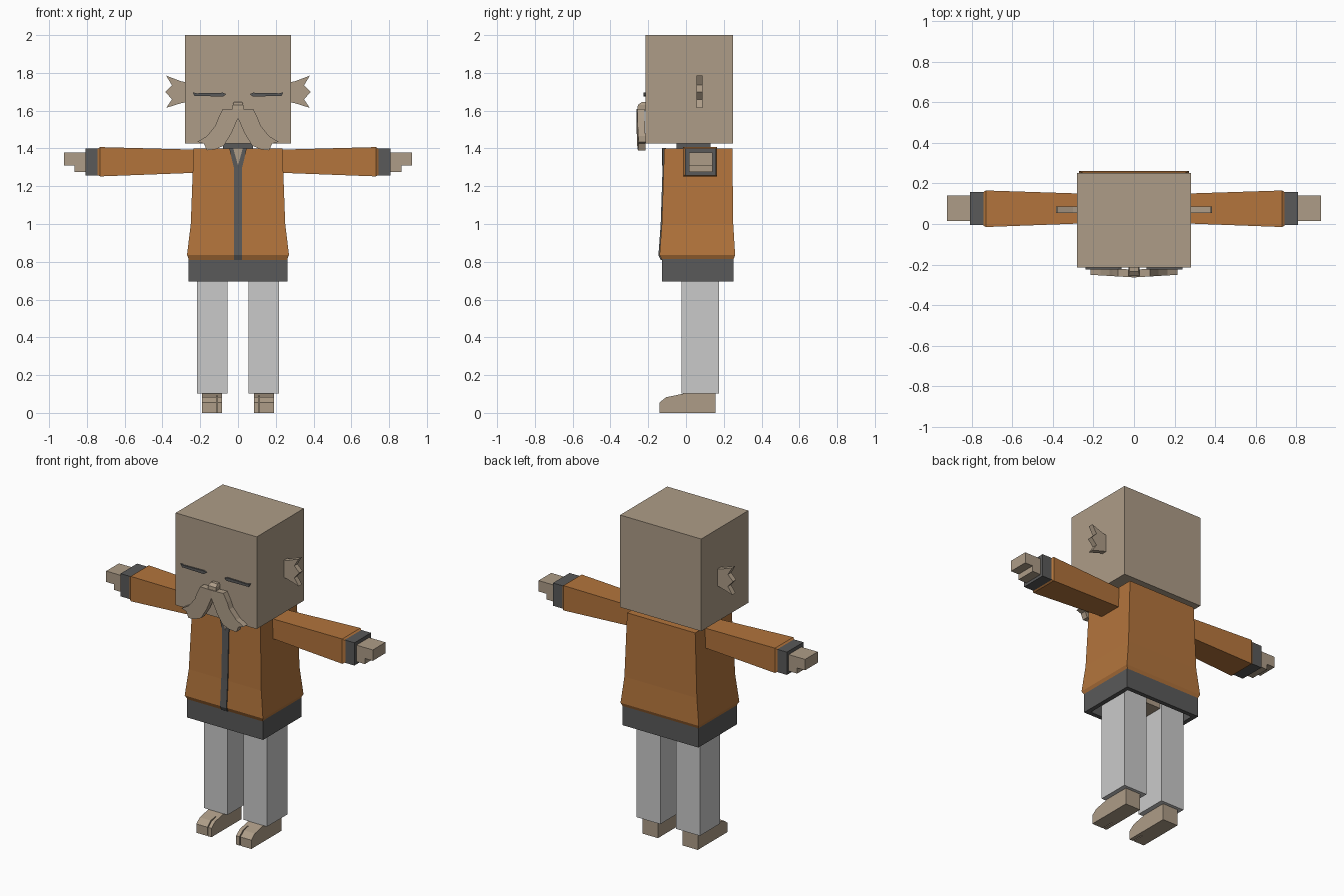
import bpy, bmesh

cube = bpy.data.objects.get("Cube")
if cube:
    bpy.data.objects.remove(cube)


def material(name, rgb):
    m = bpy.data.materials.new(name)
    m.use_nodes = True
    m.diffuse_color = (*rgb, 1)
    m.node_tree.nodes["Principled BSDF"].inputs["Base Color"].default_value = (*rgb, 1)
    return m


SKIN = material("tan skin", (0.42, 0.335, 0.245))
ORANGE = material("orange cloth", (0.45, 0.176, 0.045))
DARK = material("dark grey trim", (0.1, 0.1, 0.1))
PALE = material("pale grey trousers", (0.59, 0.59, 0.59))


def finish(name, bm, mat):
    bmesh.ops.recalc_face_normals(bm, faces=bm.faces)
    mesh = bpy.data.meshes.new(name)
    bm.to_mesh(mesh)
    bm.free()
    mesh.materials.append(mat)
    obj = bpy.data.objects.new(name, mesh)
    bpy.context.collection.objects.link(obj)
    return obj


def loft(name, rings, mat, axis="z", side=1, caps=True):
    """Rectangular rings (t, a0, a1, b0, b1): z axis uses a=x, b=y; x axis uses a=y, b=z."""
    bm = bmesh.new()
    loops = []
    for t, a0, a1, b0, b1 in rings:
        corners = [(a0, b0), (a1, b0), (a1, b1), (a0, b1)]
        pts = [(a, b, t) if axis == "z" else (t, a, b) for a, b in corners]
        loops.append([bm.verts.new((side * x, y, z)) for x, y, z in pts])
    for low, high in zip(loops, loops[1:]):
        for i in range(4):
            j = (i + 1) % 4
            bm.faces.new((low[i], low[j], high[j], high[i]))
    if caps:
        bm.faces.new(loops[0])
        bm.faces.new(loops[-1])
    return finish(name, bm, mat)


def box(name, x, y, z, mat, side=1):
    return loft(name, [(z[0], *x, *y), (z[1], *x, *y)], mat, side=side)


def prism(name, profile, d0, d1, mat, axis="y", side=1, sweep=0):
    """Extrude an (x, z) profile along y, or a (y, z) profile along x."""
    bm = bmesh.new()
    ends = []
    for d in (d0, d1):
        if axis == "y":
            pts = [(side * a, d + sweep * a, b) for a, b in profile]
        else:
            pts = [(side * d, a, b) for a, b in profile]
        ends.append([bm.verts.new(p) for p in pts])
        bm.faces.new(ends[-1])
    n = len(profile)
    for i in range(n):
        j = (i + 1) % n
        bm.faces.new((ends[0][i], ends[0][j], ends[1][j], ends[1][i]))
    return finish(name, bm, mat)


# Head and nose
box("head", (-0.28, 0.28), (-0.215, 0.25), (1.425, 2.0), SKIN)
loft("nose", [(1.6, -0.028, 0.028, -0.258, -0.2), (1.63, -0.028, 0.028, -0.255, -0.2),
              (1.645, -0.022, 0.022, -0.235, -0.2)], SKIN)

# Jacket body, following a flared outline
outline = [(0.81, 0.258, -0.128, 0.25), (0.835, 0.27, -0.14, 0.26),
           (1.0, 0.25, -0.128, 0.25), (1.4, 0.235, -0.115, 0.245)]
loft("jacket", [(z, -w, w, f, b) for z, w, f, b in outline], ORANGE)
loft("zip_strip", [(z, -0.022, 0.022, f - 0.006, f + 0.02) for z, w, f, b in outline[:3]]
     + [(1.33, -0.022, 0.022, -0.123, -0.1)], DARK)

# Open collar and neck
prism("collar_edge", [(-0.022, 1.3), (0.022, 1.3), (0.047, 1.402), (-0.047, 1.402)],
      -0.124, -0.105, DARK)
prism("throat", [(0, 1.31), (0.026, 1.403), (-0.026, 1.403)], -0.127, -0.105, SKIN)
box("neck_collar", (-0.08, 0.08), (-0.05, 0.13), (1.38, 1.43), DARK)

# Hollow waistband with the hips inside
loft("waistband", [(0.815, -0.262, 0.262, -0.127, 0.252), (0.695, -0.262, 0.262, -0.127, 0.252),
                   (0.695, -0.235, 0.235, -0.1, 0.225), (0.815, -0.235, 0.235, -0.1, 0.225)],
     DARK, caps=False)
box("hips", (-0.2, 0.2), (-0.015, 0.165), (0.71, 0.83), SKIN)

ear = [(0.27, 1.645), (0.3, 1.64), (0.38, 1.615), (0.35, 1.66), (0.385, 1.7),
       (0.35, 1.735), (0.38, 1.785), (0.3, 1.755), (0.27, 1.75)]
eye = [(0.062, 1.688), (0.078, 1.675), (0.23, 1.678), (0.24, 1.697), (0.22, 1.692), (0.08, 1.695)]
moustache = [(0, 1.56), (0, 1.61), (0.08, 1.61), (0.105, 1.56), (0.12, 1.52), (0.165, 1.465),
             (0.215, 1.435), (0.18, 1.425), (0.165, 1.39), (0.12, 1.395), (0.075, 1.415), (0.035, 1.48)]
toe = [(-0.06, 0), (-0.14, 0), (-0.14, 0.055), (-0.105, 0.083), (-0.06, 0.092)]
heel = [(-0.06, 0), (-0.06, 0.092), (0, 0.105), (0.155, 0.105), (0.155, 0)]

for s, tag in ((1, "left"), (-1, "right")):
    # Face details
    prism(tag + "_ear", ear, 0.055, 0.087, SKIN, side=s)
    prism(tag + "_closed_eye", eye, -0.224, -0.21, DARK, side=s)
    prism(tag + "_moustache", moustache, -0.263, -0.225, SKIN, side=s, sweep=0.06)

    # Sleeve, cuff and stepped hand
    loft(tag + "_sleeve", [(0.2, 0.005, 0.148, 1.272, 1.393), (0.73, -0.015, 0.165, 1.252, 1.407),
                           (0.745, -0.005, 0.155, 1.262, 1.397)], ORANGE, "x", s)
    loft(tag + "_cuff", [(0.735, -0.005, 0.158, 1.258, 1.4), (0.807, -0.005, 0.158, 1.258, 1.4)],
         DARK, "x", s)
    box(tag + "_hand", (0.78, 0.92), (0.015, 0.14), (1.31, 1.378), SKIN, s)
    box(tag + "_lower_hand", (0.78, 0.865), (0.015, 0.14), (1.275, 1.31), SKIN, s)

    # Trouser leg and split-toed foot
    box(tag + "_trouser_leg", (0.055, 0.218), (-0.025, 0.175), (0.103, 0.76), PALE, s)
    prism(tag + "_heel", heel, 0.085, 0.19, SKIN, "x", s)
    prism(tag + "_big_toe", toe, 0.085, 0.108, SKIN, "x", s)
    prism(tag + "_toes", toe, 0.114, 0.19, SKIN, "x", s)
